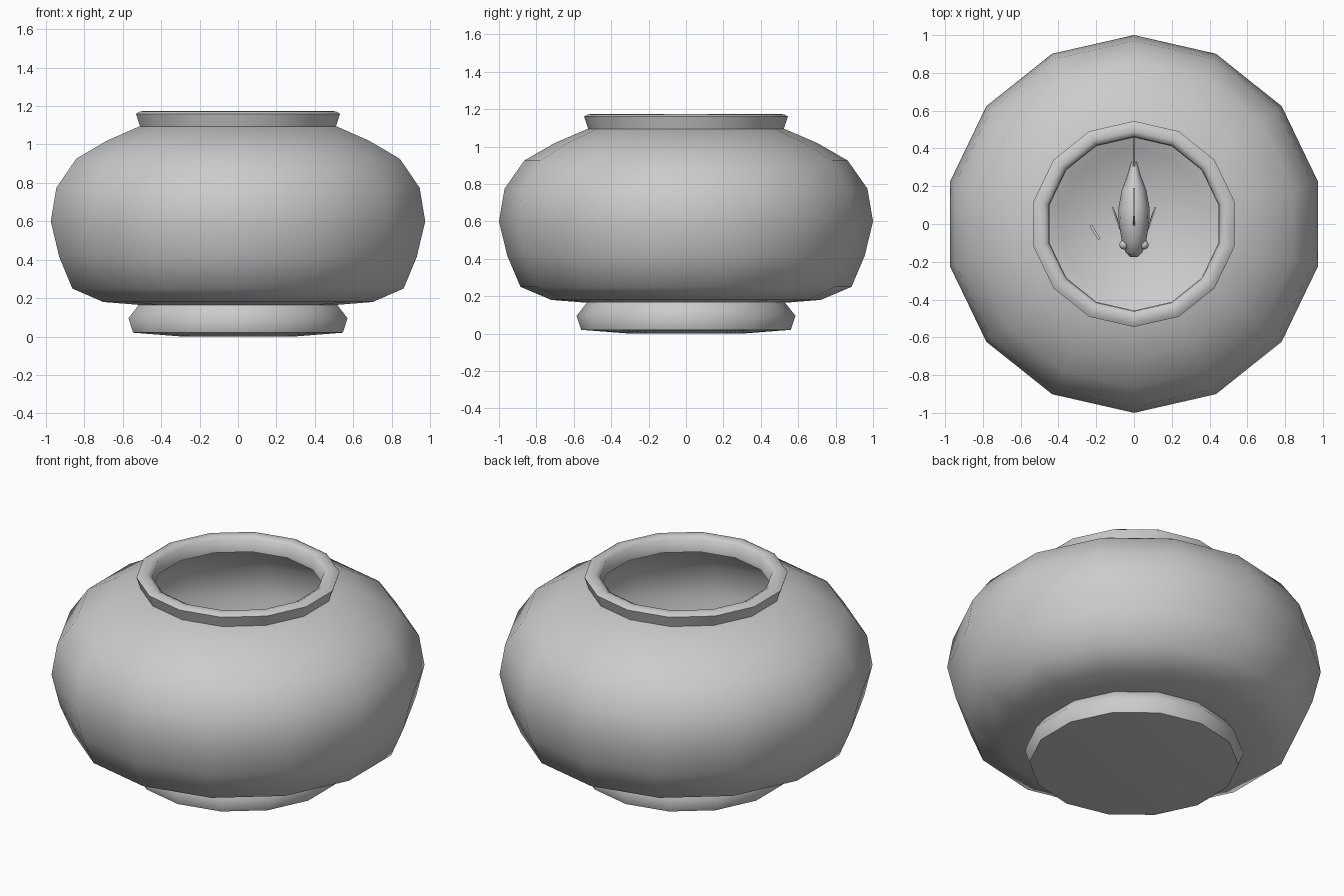
import bpy, bmesh, math
from mathutils import Vector

if "Cube" in bpy.data.objects:
    bpy.data.objects.remove(bpy.data.objects["Cube"])

SIDES = 14
grey = bpy.data.materials.new("plain_grey")
grey.use_nodes = True
colour = (0.6, 0.6, 0.6, 1)
grey.diffuse_color = colour
grey.node_tree.nodes["Principled BSDF"].inputs["Base Color"].default_value = colour


def finish(name, bm, angle=60):
    bmesh.ops.recalc_face_normals(bm, faces=bm.faces)
    mesh = bpy.data.meshes.new(name)
    bm.to_mesh(mesh)
    bm.free()
    mesh.materials.append(grey)
    ob = bpy.data.objects.new(name, mesh)
    bpy.context.collection.objects.link(ob)
    bpy.ops.object.select_all(action='DESELECT')
    ob.select_set(True)
    bpy.context.view_layer.objects.active = ob
    bpy.ops.object.shade_smooth_by_angle(angle=math.radians(angle))
    return ob


def loft(name, rings, closed=False):
    """Skin a list of equally long point rings; cap the ends unless closed."""
    bm = bmesh.new()
    loops = [[bm.verts.new(p) for p in ring] for ring in rings]
    pairs = list(zip(loops, loops[1:]))
    if closed:
        pairs.append((loops[-1], loops[0]))
    else:
        bm.faces.new(loops[0])
        bm.faces.new(loops[-1])
    for a, b in pairs:
        n = len(a)
        for i in range(n):
            bm.faces.new((a[i], a[(i + 1) % n], b[(i + 1) % n], b[i]))
    return finish(name, bm)


def lathe(name, profile, closed=False):
    turns = [math.pi / 2 + math.tau * i / SIDES for i in range(SIDES)]
    return loft(name, [[(r * math.cos(t), r * math.sin(t), z) for t in turns]
                       for r, z in profile], closed)


def plate(name, points, offset):
    """Thin fin: an outline extruded by an offset vector."""
    bm = bmesh.new()
    face = bm.faces.new([bm.verts.new(p) for p in points])
    out = bmesh.ops.extrude_face_region(bm, geom=[face], use_keep_orig=True)
    verts = [v for v in out["geom"] if isinstance(v, bmesh.types.BMVert)]
    bmesh.ops.translate(bm, verts=verts, vec=Vector(offset))
    return finish(name, bm, 30)


# Bowl: foot and belly outside, then the inner wall down to the floor
lathe("bowl", [
    (0.30, 0.0), (0.56, 0.02), (0.585, 0.095), (0.53, 0.165),
    (0.72, 0.18), (0.885, 0.25), (0.955, 0.415), (1.0, 0.6),
    (0.97, 0.775), (0.865, 0.925), (0.70, 1.02), (0.525, 1.095),
    (0.47, 1.095), (0.68, 1.0), (0.84, 0.91), (0.945, 0.77),
    (0.975, 0.6), (0.93, 0.42), (0.86, 0.27), (0.70, 0.2),
    (0.48, 0.18), (0.40, 0.10)])

# Rolled rim
lathe("rim", [(0.52, 1.085), (0.545, 1.16), (0.525, 1.172),
              (0.49, 1.175), (0.462, 1.16), (0.458, 1.085)], closed=True)

# Fish body: y, half width, half height, centre height
FISH_Z = 0.45
sections = [(-0.175, 0.02, 0.02, -0.01), (-0.15, 0.045, 0.05, 0),
            (-0.09, 0.065, 0.08, 0.01), (0.0, 0.08, 0.11, 0.01),
            (0.08, 0.083, 0.11, 0.01), (0.18, 0.065, 0.08, 0.01),
            (0.26, 0.035, 0.05, 0), (0.33, 0.015, 0.035, 0)]
loft("fish_body", [[(w * math.cos(math.tau * i / 12), y,
                     FISH_Z + c + h * math.sin(math.tau * i / 12))
                    for i in range(12)] for y, w, h, c in sections])

# Eyes and side fins
for side, label in ((1, "left"), (-1, "right")):
    bm = bmesh.new()
    bmesh.ops.create_uvsphere(bm, u_segments=10, v_segments=6, radius=0.025)
    bmesh.ops.translate(bm, verts=bm.verts,
                        vec=(side * 0.053, -0.11, FISH_Z + 0.03))
    finish(label + "_eye", bm)
    plate(label + "_side_fin",
          [(side * 0.07, -0.03, FISH_Z - 0.01), (side * 0.11, 0.09, FISH_Z - 0.01),
           (side * 0.09, 0.04, FISH_Z - 0.09)], (side * 0.008, 0, 0))

# Upright fins: outlines in y and height
for label, outline in {
    "tail_fin": [(0.29, 0.03), (0.46, 0.13), (0.41, 0), (0.46, -0.13), (0.29, -0.03)],
    "back_fin": [(-0.02, 0.1), (0.04, 0.18), (0.19, 0.14), (0.18, 0.07)],
}.items():
    plate(label, [(-0.006, y, FISH_Z + z) for y, z in outline], (0.012, 0, 0))

# Small sliver floating beside the fish
plate("flake", [(-0.235, -0.01, 0.42), (-0.19, -0.085, 0.42),
                (-0.19, -0.085, 0.48), (-0.235, -0.01, 0.48)], (0.012, 0.007, 0))
